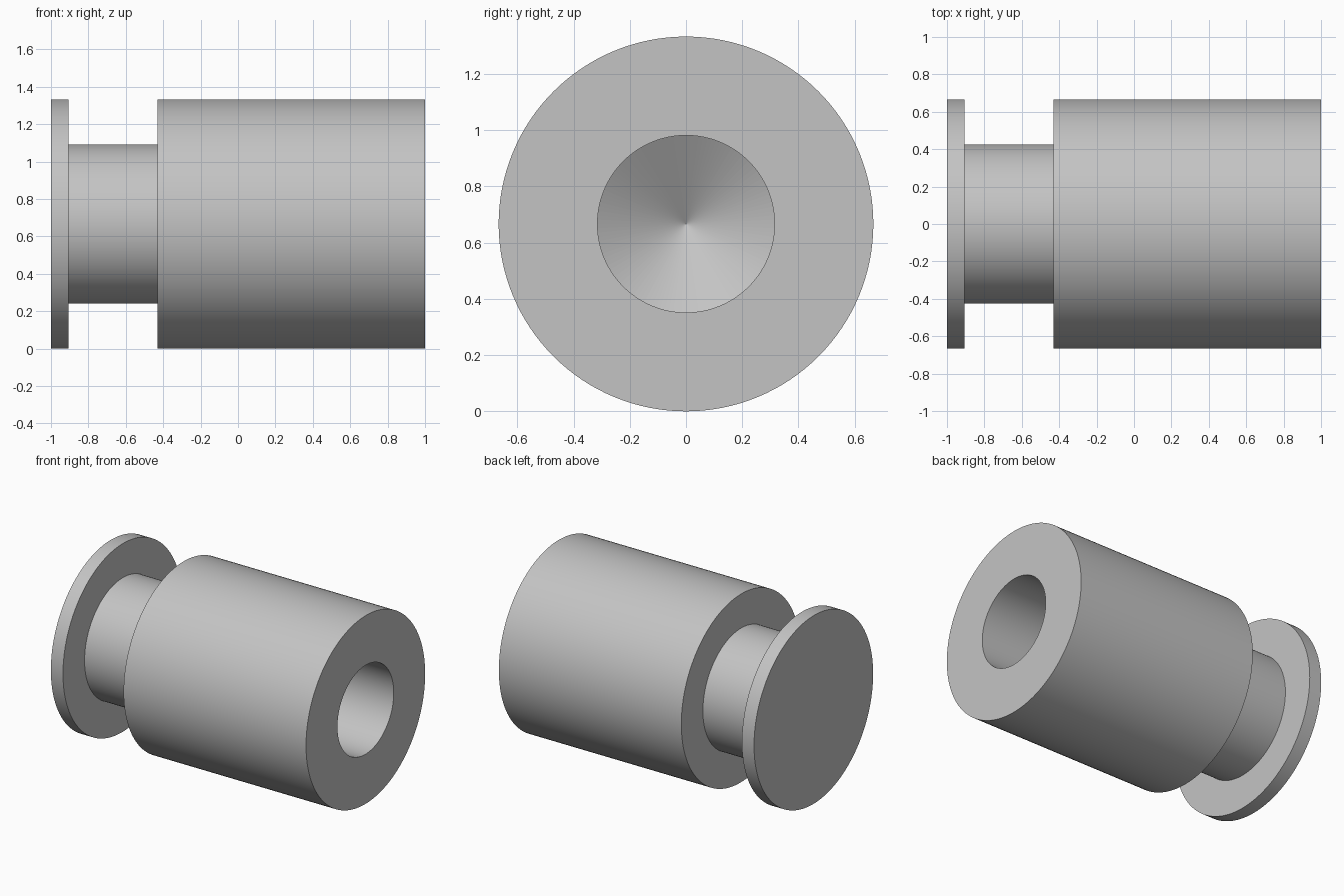
import bpy, bmesh, math
from mathutils import Matrix

if "Cube" in bpy.data.objects:
    bpy.data.objects.remove(bpy.data.objects["Cube"])

SEGMENTS = 128
RADIUS = 0.6667

grey = bpy.data.materials.new("light_grey")
grey.diffuse_color = (0.55, 0.55, 0.55, 1)
grey.use_nodes = True
grey.node_tree.nodes["Principled BSDF"].inputs["Base Color"].default_value = grey.diffuse_color

# Half section of the turned part as (x, radius), from left face to drill tip
profile = [
    (-1.0, 0.0), (-1.0, RADIUS), (-0.905, RADIUS),      # thin flange
    (-0.905, 0.425), (-0.43, 0.425),                    # neck
    (-0.43, RADIUS), (1.0, RADIUS),                     # main body
    (1.0, 0.315), (0.0, 0.315), (-0.19, 0.0),           # blind bore, conical tip
]

# Revolve the section around the x axis
bm = bmesh.new()
verts = [bm.verts.new((x, 0, r)) for x, r in profile]
edges = [bm.edges.new(pair) for pair in zip(verts, verts[1:])]
bmesh.ops.spin(bm, geom=verts + edges, cent=(0, 0, 0), axis=(1, 0, 0),
               angle=math.tau, steps=SEGMENTS)
bmesh.ops.remove_doubles(bm, verts=bm.verts, dist=0.0005)
bmesh.ops.recalc_face_normals(bm, faces=bm.faces)

# Smooth the cylindrical walls, keep end faces and the bore tip crisp
for face in bm.faces:
    face.smooth = abs(face.normal.x) < 0.1
for edge in bm.edges:
    if len(edge.link_faces) == 2 and edge.calc_face_angle() > math.radians(30):
        edge.smooth = False

bm.transform(Matrix.Translation((0, 0, RADIUS)))
mesh = bpy.data.meshes.new("turned_spool")
bm.to_mesh(mesh)
bm.free()
mesh.materials.append(grey)
spool = bpy.data.objects.new("turned_spool", mesh)
bpy.context.collection.objects.link(spool)
